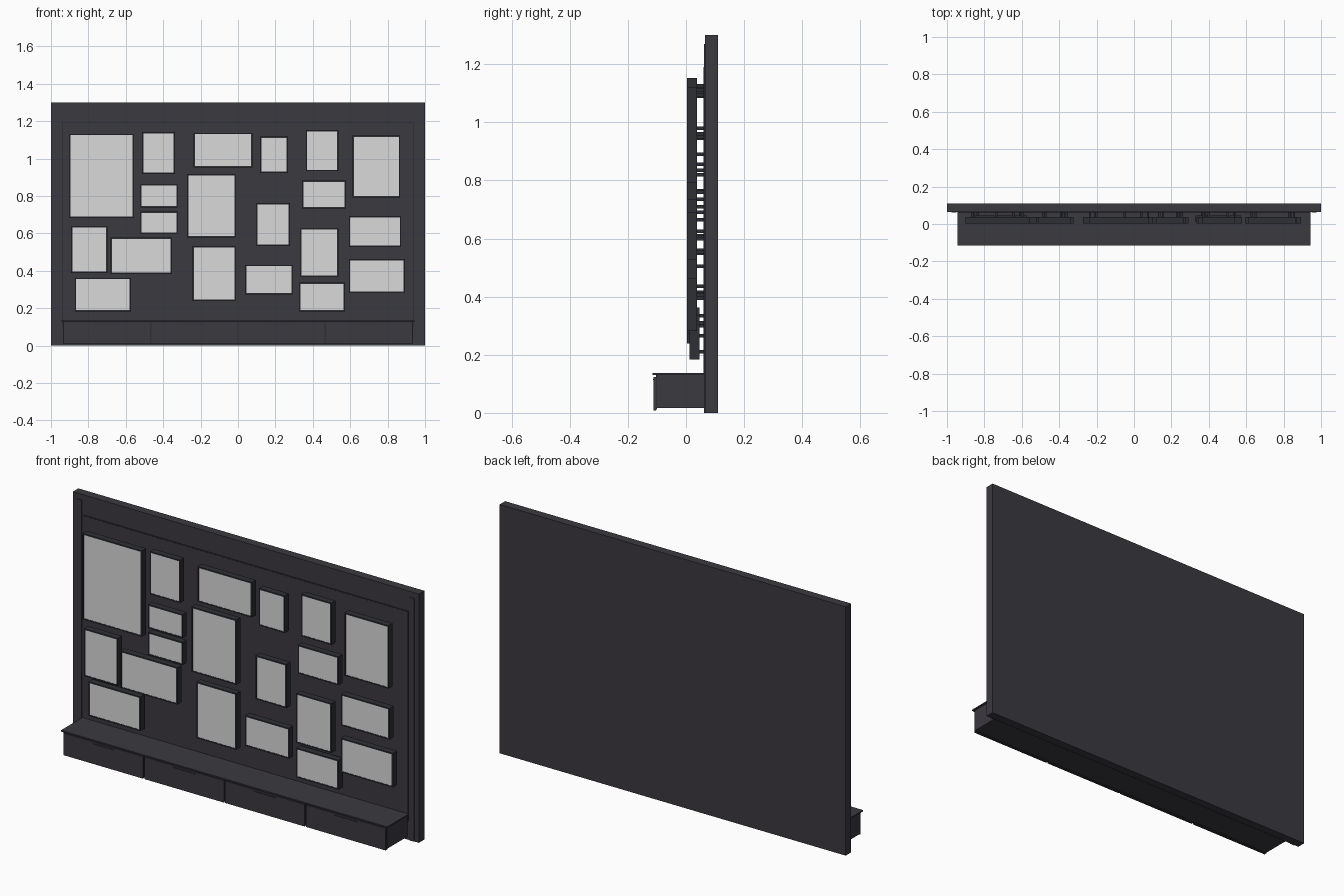
import bpy
import bmesh
from mathutils import Vector

default = bpy.data.objects.get("Cube")
if default:
    bpy.data.objects.remove(default, do_unlink=True)


def material(name, rgb):
    mat = bpy.data.materials.new(name)
    mat.use_nodes = True
    colour = (*rgb, 1)
    mat.diffuse_color = colour
    mat.node_tree.nodes["Principled BSDF"].inputs["Base Color"].default_value = colour
    return mat


CHARCOAL = material("charcoal board", (0.044, 0.041, 0.051))
BLACK = material("black frame", (0.028, 0.03, 0.036))
PAPER = material("pale picture", (0.7, 0.7, 0.7))


def add_box(bm, x, y, z):
    """Add a box given its (low, high) extent along each axis."""
    verts = bmesh.ops.create_cube(bm, size=1)["verts"]
    low, high = Vector((x[0], y[0], z[0])), Vector((x[1], y[1], z[1]))
    for v in verts:
        v.co = (low + high) / 2 + v.co * (high - low)


def finish(name, bm, mat):
    mesh = bpy.data.meshes.new(name)
    bm.to_mesh(mesh)
    bm.free()
    mesh.materials.append(mat)
    obj = bpy.data.objects.new(name, mesh)
    bpy.context.collection.objects.link(obj)
    return obj


def boxes(name, mat, *extents):
    bm = bmesh.new()
    for extent in extents:
        add_box(bm, *extent)
    return finish(name, bm, mat)


def border(x, y, z, width):
    """Extents of four bars running round the inside of a rectangle."""
    (left, right), (low, high) = x, z
    return [
        ((left, right), y, (low, low + width)),
        ((left, right), y, (high - width, high)),
        ((left, left + width), y, (low + width, high - width)),
        ((right - width, right), y, (low + width, high - width)),
    ]


# Backing wall with shallow raised panel and side battens
WALL_FRONT = 0.065
boxes("back_wall", CHARCOAL, ((-1, 1), (WALL_FRONT, 0.11), (0, 1.3)))
boxes("raised_panel", CHARCOAL, ((-0.935, 0.935), (0.061, WALL_FRONT), (0.1, 1.19)))
boxes("panel_edge", BLACK, *border((-0.94, 0.94), (0.0615, WALL_FRONT), (0.1, 1.195), 0.005))
for side, sign in (("left", 1), ("right", -1)):
    edges = sorted((sign * 0.948, sign * 0.975))
    boxes(side + "_batten", CHARCOAL, (edges, (0.062, WALL_FRONT), (0, 1.27)))

# Low drawer cabinet
boxes("cabinet_body", CHARCOAL, ((-0.935, 0.935), (-0.1, WALL_FRONT), (0.016, 0.13)))
boxes("cabinet_top", CHARCOAL, ((-0.943, 0.943), (-0.115, WALL_FRONT), (0.13, 0.137)))
boxes("drawer_gap", BLACK, ((-0.935, 0.935), (-0.104, -0.1), (0.012, 0.13)))
DRAWERS = 4
pitch = 1.87 / DRAWERS
for i in range(DRAWERS):
    centre = (i - (DRAWERS - 1) / 2) * pitch
    half = pitch / 2 - 0.004
    boxes(f"drawer_front_{i + 1}", CHARCOAL,
          ((centre - half, centre + half), (-0.111, -0.104), (0.009, 0.124)))
    boxes(f"drawer_pull_{i + 1}", BLACK,
          ((centre - 0.063, centre + 0.063), (-0.114, -0.111), (0.113, 0.116)))

# Picture openings: left, right, bottom, top
PICTURES = [
    (-.895, -.565, .69, 1.125), (-.505, -.345, .925, 1.135),
    (-.515, -.33, .745, .855), (-.515, -.33, .605, .71),
    (-.885, -.705, .395, .63), (-.675, -.36, .39, .57),
    (-.865, -.58, .19, .355), (-.23, .07, .96, 1.13),
    (-.265, -.02, .585, .91), (-.235, -.02, .245, .525),
    (.125, .26, .93, 1.11), (.105, .27, .54, .755),
    (.045, .285, .28, .425), (.37, .53, .94, 1.145),
    (.35, .57, .74, .875), (.34, .53, .375, .62),
    (.335, .565, .19, .33), (.62, .86, .8, 1.115),
    (.6, .865, .535, .685), (.6, .885, .29, .455),
]
RIM = 0.007
for i, (left, right, low, high) in enumerate(PICTURES, 1):
    # The lowest row hangs a little closer to the wall
    front = 0.012 if low < 0.2 else 0.004
    back = front + 0.034
    boxes(f"picture_{i}", PAPER, ((left, right), (front + 0.001, front + 0.008), (low, high)))
    boxes(f"picture_backing_{i}", BLACK, ((left, right), (front + 0.008, back), (low, high)))
    boxes(f"picture_frame_{i}", BLACK,
          *border((left - RIM, right + RIM), (front, back), (low - RIM, high + RIM), RIM))
    # Stand-off pegs near the corners
    pegs = [((px - 0.006, px + 0.006), (back, WALL_FRONT), (pz - 0.006, pz + 0.006))
            for px in (left + 0.03, right - 0.03) for pz in (low + 0.02, high - 0.02)]
    boxes(f"wall_pegs_{i}", BLACK, *pegs)
